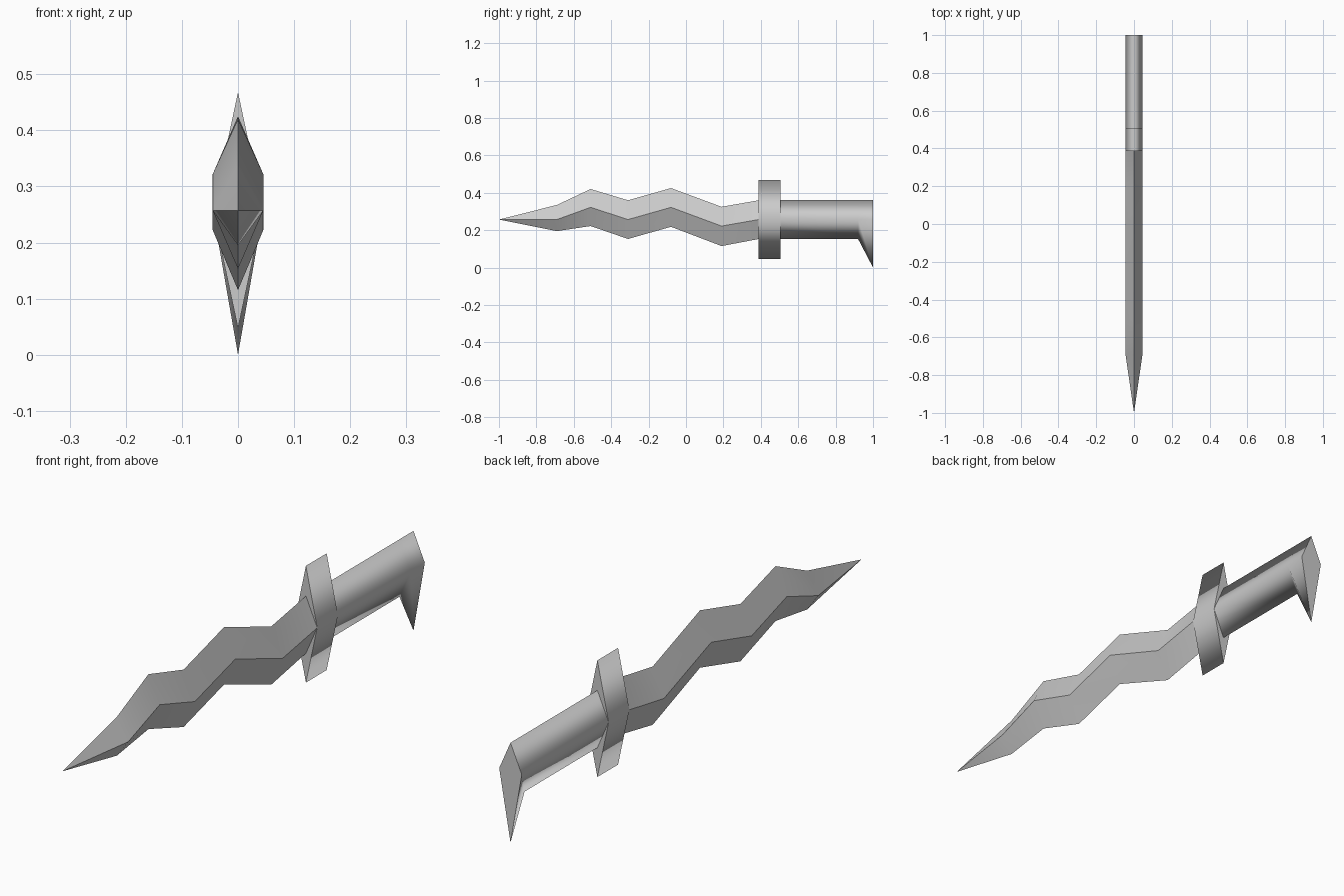
import bpy, bmesh, math

if "Cube" in bpy.data.objects:
    bpy.data.objects.remove(bpy.data.objects["Cube"])

HALF_WIDTH = 0.045

steel = bpy.data.materials.new("steel grey")
steel.diffuse_color = (0.6, 0.6, 0.6, 1)
steel.use_nodes = True
steel.node_tree.nodes["Principled BSDF"].inputs["Base Color"].default_value = steel.diffuse_color


def diamond_loft(name, stations, tip=None, soft=False):
    """Loft diamond sections given as (y, top, middle, bottom); optional pointed tip (y, z)."""
    bm = bmesh.new()
    rings = []
    for y, top, mid, bot in stations:
        pts = [(0, top), (HALF_WIDTH, mid), (0, bot), (-HALF_WIDTH, mid)]
        rings.append([bm.verts.new((x, y, z)) for x, z in pts])
    for a, b in zip(rings, rings[1:]):
        for i in range(4):
            j = (i + 1) % 4
            bm.faces.new((a[i], a[j], b[j], b[i]))
    caps = [bm.faces.new(rings[-1])]
    if tip:
        point = bm.verts.new((0, tip[0], tip[1]))
        for i in range(4):
            bm.faces.new((point, rings[0][(i + 1) % 4], rings[0][i]))
    else:
        caps.append(bm.faces.new(rings[0]))
    bmesh.ops.recalc_face_normals(bm, faces=bm.faces)
    # soft parts are rounded all around, with crisp end caps
    if soft:
        for f in bm.faces:
            f.smooth = True
        for cap in caps:
            for e in cap.edges:
                e.smooth = False
    mesh = bpy.data.meshes.new(name)
    bm.to_mesh(mesh)
    bm.free()
    mesh.materials.append(steel)
    obj = bpy.data.objects.new(name, mesh)
    bpy.context.collection.objects.link(obj)
    if not soft:
        bpy.ops.object.select_all(action='DESELECT')
        obj.select_set(True)
        bpy.context.view_layer.objects.active = obj
        bpy.ops.object.shade_smooth_by_angle(angle=math.radians(30))
    return obj


# Wavy blade with a pointed tip
diamond_loft("blade", [
    (-0.69, 0.335, 0.257, 0.195),
    (-0.51, 0.42, 0.322, 0.222),
    (-0.31, 0.36, 0.257, 0.153),
    (-0.08, 0.425, 0.322, 0.218),
    (0.19, 0.325, 0.222, 0.115),
    (0.39, 0.36, 0.257, 0.153),
], tip=(-1.0, 0.257))

# Tall cross guard
diamond_loft("guard", [
    (0.387, 0.468, 0.257, 0.047),
    (0.505, 0.468, 0.257, 0.047),
], soft=True)

# Grip with a hooked pommel at its end
diamond_loft("grip", [
    (0.5, 0.36, 0.257, 0.153),
    (0.92, 0.36, 0.257, 0.153),
    (1.0, 0.36, 0.257, 0.0),
], soft=True)
